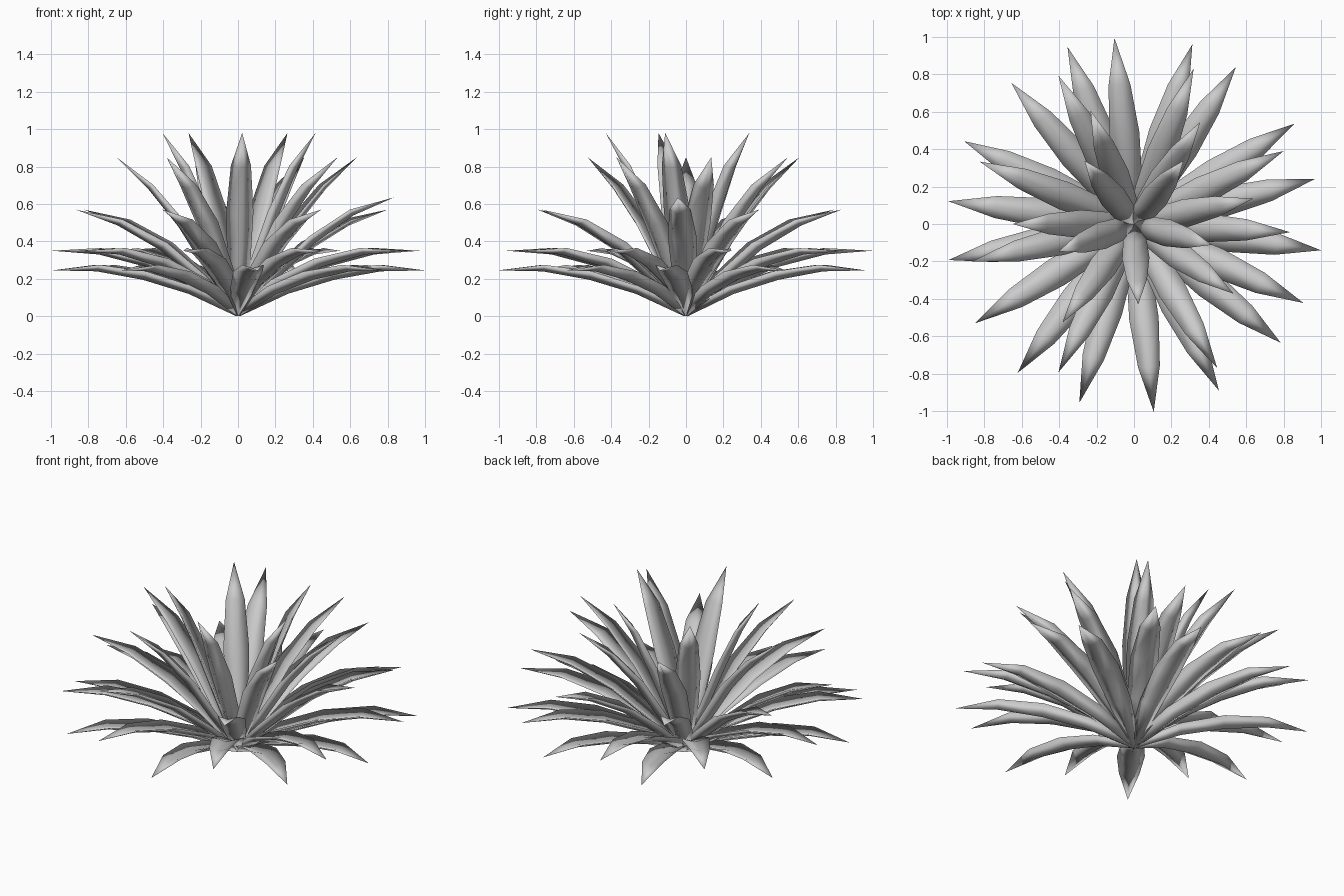
import bpy, bmesh
from math import radians, sin, cos, hypot

if "Cube" in bpy.data.objects:
    bpy.data.objects.remove(bpy.data.objects["Cube"])

# relative half width and channel depth along each leaf, base to tip
WIDTH = [0.4, 0.85, 1.0, 0.74, 0.0]
DEPTH = [0.03, 0.042, 0.045, 0.035, 0.0]
# cross-section: (side, share of depth) for keel, right edge, channel floor, left edge
SECTION = [(0, 0.0), (1, 1.0), (0, 0.5), (-1, 1.0)]


def leaf(name, azimuth, spine, half_width):
    """Solid fleshy leaf: keel below, shallow channel above, bent along the spine."""
    a = radians(azimuth)
    bm = bmesh.new()
    rows = []
    for i, (r, z) in enumerate(spine):
        r0, z0 = spine[max(i - 1, 0)]
        r1, z1 = spine[min(i + 1, 4)]
        length = hypot(r1 - r0, z1 - z0)
        nr, nz = -(z1 - z0) / length, (r1 - r0) / length
        row = []
        for side, share in (SECTION if i < 4 else SECTION[:1]):
            lift = DEPTH[i] * share
            rr, zz = r + nr * lift, z + nz * lift
            w = side * half_width * WIDTH[i]
            row.append(bm.verts.new((rr * cos(a) - w * sin(a), rr * sin(a) + w * cos(a), zz)))
        rows.append(row)
    for lo, hi in zip(rows, rows[1:]):
        for k in range(4):
            j = (k + 1) % 4
            if len(hi) == 1:
                bm.faces.new((lo[k], lo[j], hi[0]))
            else:
                bm.faces.new((lo[k], lo[j], hi[j], hi[k]))
    bm.faces.new(rows[0])
    bmesh.ops.recalc_face_normals(bm, faces=bm.faces[:])
    for f in bm.faces:
        f.smooth = True
    me = bpy.data.meshes.new(name)
    bm.to_mesh(me)
    bm.free()
    ob = bpy.data.objects.new(name, me)
    bpy.context.collection.objects.link(ob)


# rings of leaves: name, azimuths, spine (radius, height), half width
RINGS = [
    ("ground_leaf", [-8, -39, -84, -128, -169, 154, 110.6, 72, 32],
     [(0.01, 0.0), (0.27, 0.12), (0.52, 0.195), (0.77, 0.24), (1.01, 0.245)], 0.079),
    ("low_leaf", [14, -25, -63, -107, -148, 173, 131, 96, 57],
     [(0.01, 0.0), (0.25, 0.16), (0.50, 0.265), (0.75, 0.33), (1.0, 0.35)], 0.08),
    ("middle_leaf", [-60, 26, 69, 117, 158, 193, 243],
     [(0.01, 0.0), (0.22, 0.185), (0.43, 0.355), (0.66, 0.485), (0.89, 0.57)], 0.077),
    ("raised_middle_leaf", [-3],
     [(0.01, 0.0), (0.21, 0.20), (0.41, 0.39), (0.62, 0.54), (0.835, 0.635)], 0.077),
    ("upper_leaf", [12, 57, 111, 180, 234, -35],
     [(0.01, 0.0), (0.17, 0.24), (0.32, 0.48), (0.48, 0.68), (0.65, 0.85)], 0.075),
    ("heart_leaf", [-87, -15, 52, 128, 200],
     [(0.01, 0.0), (0.12, 0.27), (0.225, 0.54), (0.33, 0.79), (0.43, 0.98)], 0.073),
]
for name, azimuths, spine, half_width in RINGS:
    for n, az in enumerate(azimuths):
        leaf(f"{name}_{n + 1}", az, spine, half_width)
